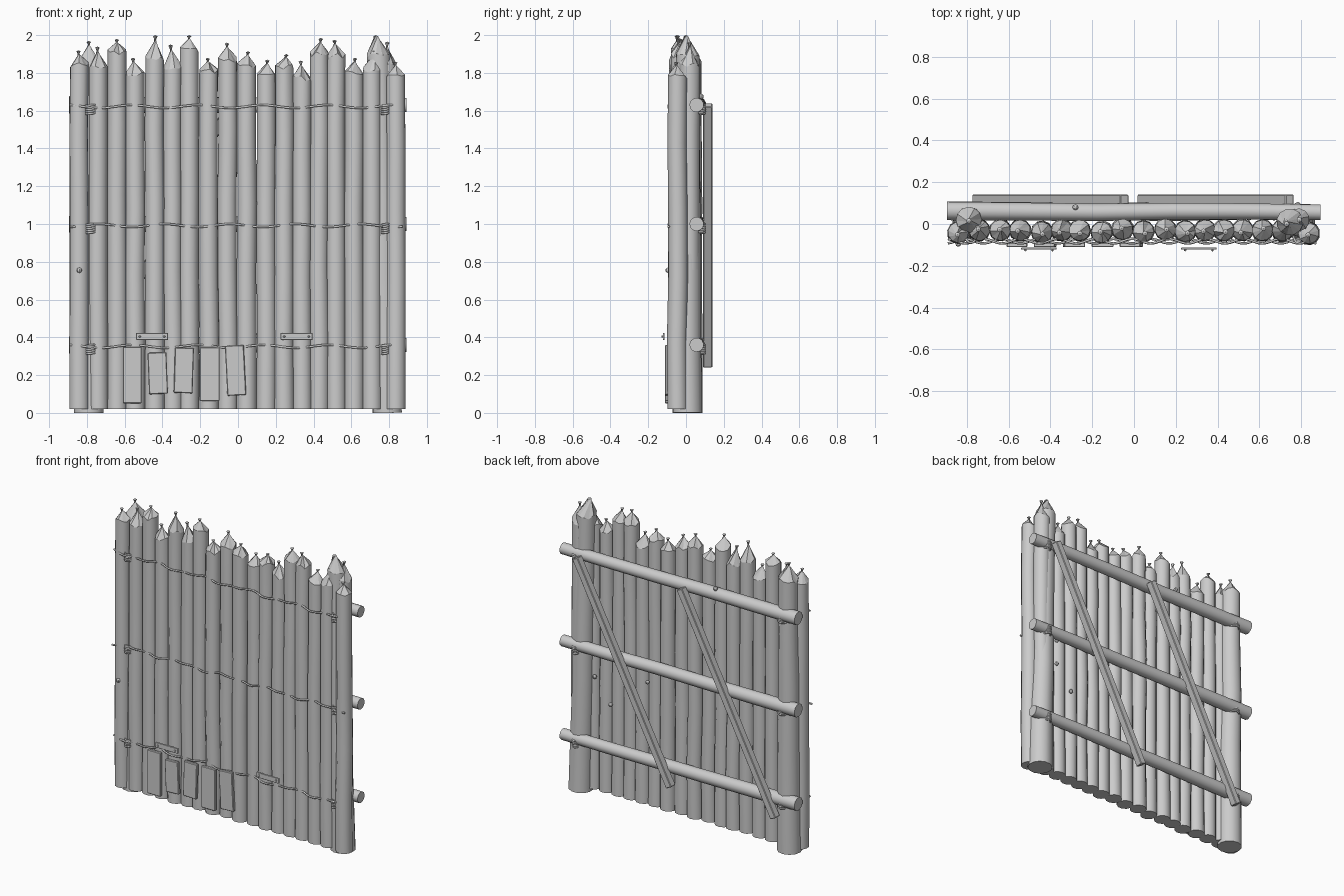
import bpy, bmesh, math, random
from mathutils import Vector

random.seed(7)
cube = bpy.data.objects.get("Cube")
if cube:
    bpy.data.objects.remove(cube, do_unlink=True)

grey = bpy.data.materials.new("plain grey")
grey.use_nodes = True
COLOUR = (0.6, 0.6, 0.6, 1)
grey.diffuse_color = COLOUR
grey.node_tree.nodes["Principled BSDF"].inputs["Base Color"].default_value = COLOUR


def add_object(name, data):
    data.materials.append(grey)
    ob = bpy.data.objects.new(name, data)
    bpy.context.collection.objects.link(ob)
    return ob


def finish(name, bm):
    bmesh.ops.recalc_face_normals(bm, faces=bm.faces)
    mesh = bpy.data.meshes.new(name)
    bm.to_mesh(mesh)
    bm.free()
    return add_object(name, mesh)


def bridge(bm, a, b, smooth):
    n = len(a)
    for i in range(n):
        j = (i + 1) % n
        bm.faces.new((a[i], a[j], b[j], b[i])).smooth = smooth


def log(name, foot, head, r0, r1, tip=None, sides=11):
    """Slightly crooked log; a tip point sharpens it into a stake."""
    bm = bmesh.new()
    foot, head = Vector(foot), Vector(head)
    turn = (head - foot).to_track_quat('Z', 'Y')
    phase = random.random()
    rings = []
    for k in range(6):
        t = k / 5
        wobble = 0.004 if 0 < k < 5 else 0
        c = foot.lerp(head, t) + Vector((random.uniform(-1, 1), random.uniform(-1, 1), 0)) * wobble
        r = r0 + (r1 - r0) * t
        ring = []
        for i in range(sides):
            a = (i + phase) * math.tau / sides
            rise = random.uniform(-0.015, 0.015) if tip and k == 5 else 0
            ring.append(bm.verts.new(c + turn @ Vector((r * math.cos(a), r * math.sin(a), rise))))
        rings.append(ring)
    for a, b in zip(rings, rings[1:]):
        bridge(bm, a, b, True)
    bm.faces.new(rings[0])
    if tip:
        # carved point with a small blunt end
        tip = Vector(tip)
        top = []
        for i in range(sides):
            a = (i + phase) * math.tau / sides
            top.append(bm.verts.new(tip + Vector((0.012 * math.cos(a), 0.012 * math.sin(a), -0.006))))
        bridge(bm, rings[-1], top, False)
        peak = bm.verts.new(tip)
        for i in range(sides):
            bm.faces.new((top[i], top[(i + 1) % sides], peak))
    else:
        bm.faces.new(rings[-1])
    return finish(name, bm)


def board(name, centre, size, tilt=0, bevel=0.004):
    """Box turned about the y axis, with softened edges."""
    bm = bmesh.new()
    bmesh.ops.create_cube(bm, size=1)
    bmesh.ops.scale(bm, vec=size, verts=bm.verts)
    bmesh.ops.bevel(bm, geom=bm.edges[:], offset=bevel, segments=1, affect='EDGES')
    ob = finish(name, bm)
    ob.location = centre
    ob.rotation_euler.y = tilt
    return ob


def nail(name, centre, radius=0.011):
    bm = bmesh.new()
    bmesh.ops.create_uvsphere(bm, u_segments=8, v_segments=6, radius=radius)
    finish(name, bm).location = centre


def cord(name, points, radius, closed=False):
    curve = bpy.data.curves.new(name, 'CURVE')
    curve.dimensions = '3D'
    curve.bevel_depth = radius
    curve.bevel_resolution = 1
    curve.use_fill_caps = True
    line = curve.splines.new('POLY')
    line.points.add(len(points) - 1)
    for p, co in zip(line.points, points):
        p.co = (*co, 1)
    line.use_cyclic_u = closed
    add_object(name, curve)


# Row of sharpened stakes: x, y, shoulder height, tip height
stakes = [
    (-.84, -.04, 1.84, 1.92), (-.74, -.03, 1.83, 1.94), (-.64, -.03, 1.91, 1.98),
    (-.545, -.03, 1.79, 1.88), (-.44, -.04, 1.88, 2.0), (-.345, -.03, 1.83, 1.95),
    (-.26, -.03, 1.92, 2.0), (-.155, -.04, 1.81, 1.88), (-.055, -.025, 1.87, 1.96),
    (.045, -.035, 1.84, 1.915), (.15, -.025, 1.79, 1.87), (.245, -.035, 1.83, 1.9),
    (.34, -.03, 1.77, 1.865), (.43, -.03, 1.9, 1.985), (.52, -.03, 1.89, 1.975),
    (.615, -.03, 1.8, 1.88), (.71, -.03, 1.82, 1.92), (.835, -.045, 1.78, 1.86)]
for i, (x, y, shoulder, top) in enumerate(stakes):
    shift = random.uniform(-.012, .012)
    log(f"stake_{i + 1}", (x, y, .02), (x, y, shoulder), .054, .05,
        (x + shift, y + random.uniform(-.015, .01), top))

# Thick end posts
log("right_post", (-.79, .008, 0), (-.79, .02, 1.86), .079, .062, (-.79, .015, 1.97), 12)
log("left_post", (.79, .008, 0), (.745, .01, 1.89), .079, .064, (.73, 0, 2.0), 12)
log("left_inner_stake", (.785, .02, .02), (.785, .02, 1.84), .055, .055, (.79, .02, 1.965))

# Back rails, front cords and corner lashings
for level, z in (("top", 1.63), ("middle", 1.0), ("bottom", .36)):
    log(f"{level}_rail", (-.895, .063, z), (.892, .056, z), .045, .038)
    ph = z * 5
    cord(f"{level}_cord",
         [(-.89 + .0198 * i, -.082 + .011 * math.sin(i * .7 + ph),
           z - .008 + .008 * math.sin(i * .36 + ph)) for i in range(90)], .006)
    for side, x, half in (("right", -.78, .042), ("left", .782, .027)):
        for k in range(5):
            loop = []
            for i in range(20):
                a = i * math.tau / 20
                loop.append((x + half * math.cos(a), .005 + .095 * math.sin(a),
                             z - .045 + k * .011 + .004 * math.cos(a)))
            cord(f"{level}_{side}_lashing_{k + 1}", loop, .006, True)

# Diagonal back braces
length, lean = math.hypot(.71, 1.38), math.atan2(.71, 1.38)
for side, x in (("left", .39), ("right", -.4)):
    board(f"{side}_brace", (x, .115, .94), (.045, .05, length), lean)

# Patch planks along the foot: x, middle height, width, height, tilt
patches = [(-.56, .2, .1, .3, 0), (-.425, .21, .1, .22, -.04), (-.287, .225, .1, .24, .03),
           (-.15, .205, .105, .285, 0), (-.013, .225, .1, .265, -.05)]
for i, (x, z, w, h, tilt) in enumerate(patches):
    board(f"patch_plank_{i + 1}", (x, -.1, z), (w, .022, h), tilt)

# Small nailed cross boards
for side, x in (("right", -.455), ("left", .31)):
    board(f"{side}_cross_board", (x, -.118, .405), (.17, .01, .036), 0, .002)
    for dx in (-.065, .065):
        nail(f"{side}_cross_board_nail", (x + dx, -.125, .405), .006)

# Loose pegs on stakes and rail
for i, p in enumerate([(-.84, -.095, .755), (-.28, .08, 1.675), (.67, .03, .8),
                       (.55, .03, .64), (.27, .03, .87), (.67, .03, .97)]):
    nail(f"peg_{i + 1}", p, .014)
